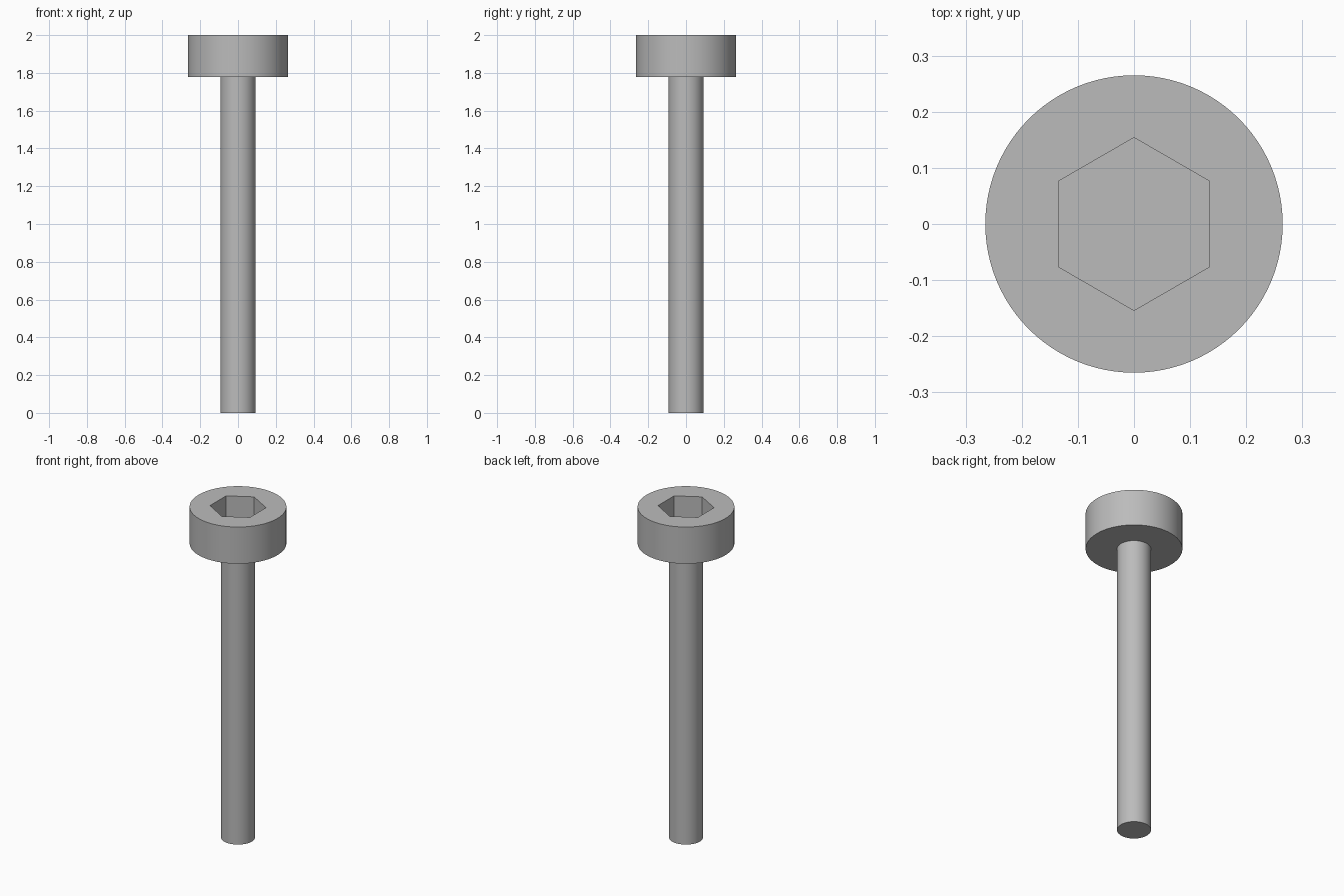
import bpy
import math

default = bpy.data.objects.get("Cube")
if default:
    bpy.data.objects.remove(default, do_unlink=True)

TOP, HEAD_BASE = 2.0, 1.778
HEAD_R, SHAFT_R = 0.265, 0.093
HEX_R, HEX_DEPTH = 0.154, 0.15

steel = bpy.data.materials.new("steel grey")
steel.use_nodes = True
color = (0.5, 0.5, 0.5, 1)
steel.diffuse_color = color
steel.node_tree.nodes["Principled BSDF"].inputs["Base Color"].default_value = color


def cylinder(name, sides, radius, z0, z1, turn=0.0):
    bpy.ops.mesh.primitive_cylinder_add(
        vertices=sides, radius=radius, depth=z1 - z0,
        location=(0, 0, (z0 + z1) / 2), rotation=(0, 0, turn))
    obj = bpy.context.object
    obj.name = name
    obj.data.materials.append(steel)
    return obj


# Round head and plain shaft
head = cylinder("screw_head", 96, HEAD_R, HEAD_BASE, TOP)
shaft = cylinder("screw_shaft", 64, SHAFT_R, 0, HEAD_BASE)

# Hexagonal socket with corners pointing front and back
cutter = cylinder("socket_cutter", 6, HEX_R, TOP - HEX_DEPTH, TOP + 0.1)
socket = head.modifiers.new("hex_socket", "BOOLEAN")
socket.operation = "DIFFERENCE"
socket.solver = "EXACT"
socket.object = cutter
bpy.context.view_layer.objects.active = head
bpy.ops.object.modifier_apply(modifier=socket.name)
bpy.data.objects.remove(cutter, do_unlink=True)

# Smooth round walls with crisp rims
for part in (head, shaft):
    bpy.ops.object.select_all(action="DESELECT")
    part.select_set(True)
    bpy.context.view_layer.objects.active = part
    bpy.ops.object.shade_smooth_by_angle(angle=math.radians(30))
